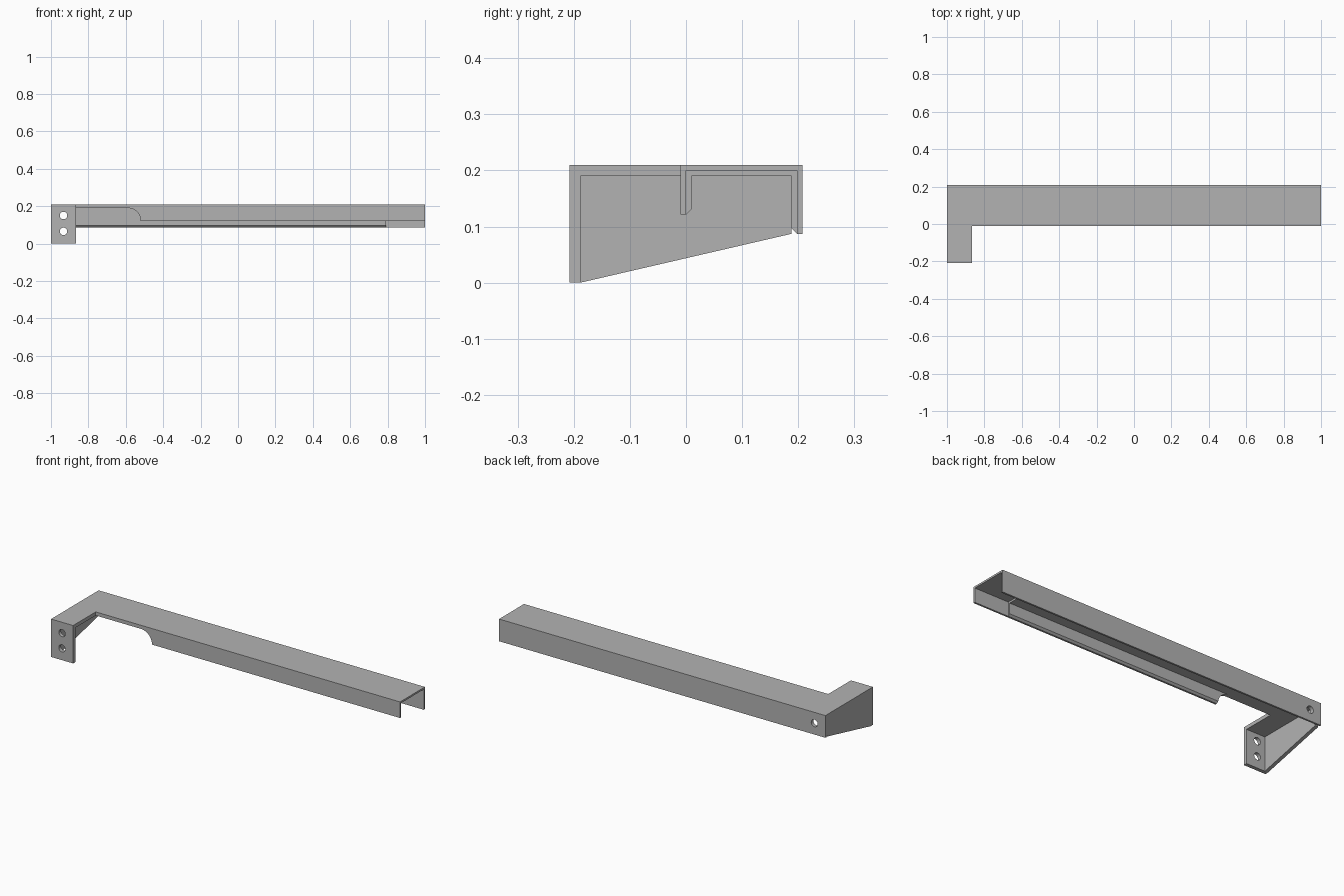
import bpy
import bmesh
import math

if "Cube" in bpy.data.objects:
    bpy.data.objects.remove(bpy.data.objects["Cube"], do_unlink=True)

metal = bpy.data.materials.new("grey_metal")
metal.use_nodes = True
GREY = (0.45, 0.45, 0.45, 1)
metal.diffuse_color = GREY
metal.node_tree.nodes["Principled BSDF"].inputs["Base Color"].default_value = GREY

# Overall sizes
HALF, DEPTH, HEIGHT = 1.0, 0.208, 0.21
THICK, THIN = 0.02, 0.01
UNDER = HEIGHT - THICK
FOOT_X = -0.865
LIP = -0.01
BACK_IN = DEPTH - THICK
BACK_LOW, FRONT_LOW = 0.087, 0.121


def prism(name, profile, axis, start, end):
    """Extrude a 2D profile along one axis; profile uses the other two axes in order."""
    def place(p, d):
        co = list(p)
        co.insert("xyz".index(axis), d)
        return co
    bm = bmesh.new()
    face = bm.faces.new([bm.verts.new(place(p, start)) for p in profile])
    moved = bmesh.ops.extrude_face_region(bm, geom=[face])["geom"]
    offset = place((0, 0), end - start)
    bmesh.ops.translate(bm, vec=offset,
                        verts=[v for v in moved if isinstance(v, bmesh.types.BMVert)])
    bmesh.ops.recalc_face_normals(bm, faces=bm.faces)
    mesh = bpy.data.meshes.new(name)
    bm.to_mesh(mesh)
    bm.free()
    mesh.materials.append(metal)
    ob = bpy.data.objects.new(name, mesh)
    bpy.context.collection.objects.link(ob)
    return ob


def rect(a0, a1, b0, b1):
    return [(a0, b0), (a1, b0), (a1, b1), (a0, b1)]


def arc(cx, cz, r, start, end, steps):
    angles = [math.radians(start + (end - start) * i / steps) for i in range(steps + 1)]
    return [(cx + r * math.cos(a), cz + r * math.sin(a)) for a in angles]


def cut(ob, cutter):
    cutter.hide_render = True
    mod = ob.modifiers.new("cut", "BOOLEAN")
    mod.operation, mod.solver, mod.object = "DIFFERENCE", "EXACT", cutter
    bpy.context.view_layer.objects.active = ob
    bpy.ops.object.modifier_apply(modifier=mod.name)


# L-shaped top sheet
top = prism("top_plate", [(-HALF, DEPTH), (HALF, DEPTH), (HALF, LIP), (FOOT_X, LIP),
                          (FOOT_X, -DEPTH), (-HALF, -DEPTH)], "z", UNDER, HEIGHT)

# Flanges along the rail, chamfered on the inner lower edge
front = prism("front_flange", [(LIP, UNDER), (LIP, FRONT_LOW), (0, FRONT_LOW),
                               (-LIP, FRONT_LOW + THIN), (-LIP, UNDER)], "x", FOOT_X, HALF)
back = prism("back_flange", [(DEPTH, UNDER), (DEPTH, BACK_LOW), (DEPTH - THIN, BACK_LOW),
                             (BACK_IN, BACK_LOW + THIN), (BACK_IN, UNDER)], "x", -HALF, HALF)

# Mounting foot: front plate and tapering side plate
mount = prism("mounting_plate", rect(-HALF, FOOT_X, 0, UNDER), "y", -DEPTH, -BACK_IN)
side = prism("side_plate", [(-BACK_IN, 0), (BACK_IN, BACK_LOW), (BACK_IN, UNDER),
                            (-BACK_IN, UNDER)], "x", -HALF, -HALF + THICK)

# Rounded opening in the front flange beside the foot
RADIUS = UNDER - FRONT_LOW
opening = prism("opening_cutter",
                [(-0.9, 0.05), (-0.52, 0.05)]
                + arc(-0.52 - RADIUS, FRONT_LOW, RADIUS, 0, 90, 12)
                + [(-0.9, UNDER)], "y", -0.1, 0.1)
cut(front, opening)

# Thinner walls at the open end
recess = prism("recess_cutter", rect(0, DEPTH - THIN, -0.1, HEIGHT - THIN), "x", 0.79, 1.1)
for part in (top, front, back):
    cut(part, recess)

# Screw holes
cutters = [opening, recess]
for z, parts in ((0.15, (mount, back)), (0.065, (mount,))):
    drill = prism("drill_cutter", arc(-0.933, z, 0.02, 0, 345, 23), "y", -0.4, 0.4)
    for part in parts:
        cut(part, drill)
    cutters.append(drill)

for cutter in cutters:
    bpy.data.objects.remove(cutter, do_unlink=True)

# Smooth the curved cuts while keeping the sheet edges sharp
for part in (top, front, back, mount, side):
    bpy.ops.object.select_all(action="DESELECT")
    part.select_set(True)
    bpy.context.view_layer.objects.active = part
    bpy.ops.object.shade_smooth_by_angle(angle=math.radians(30))
